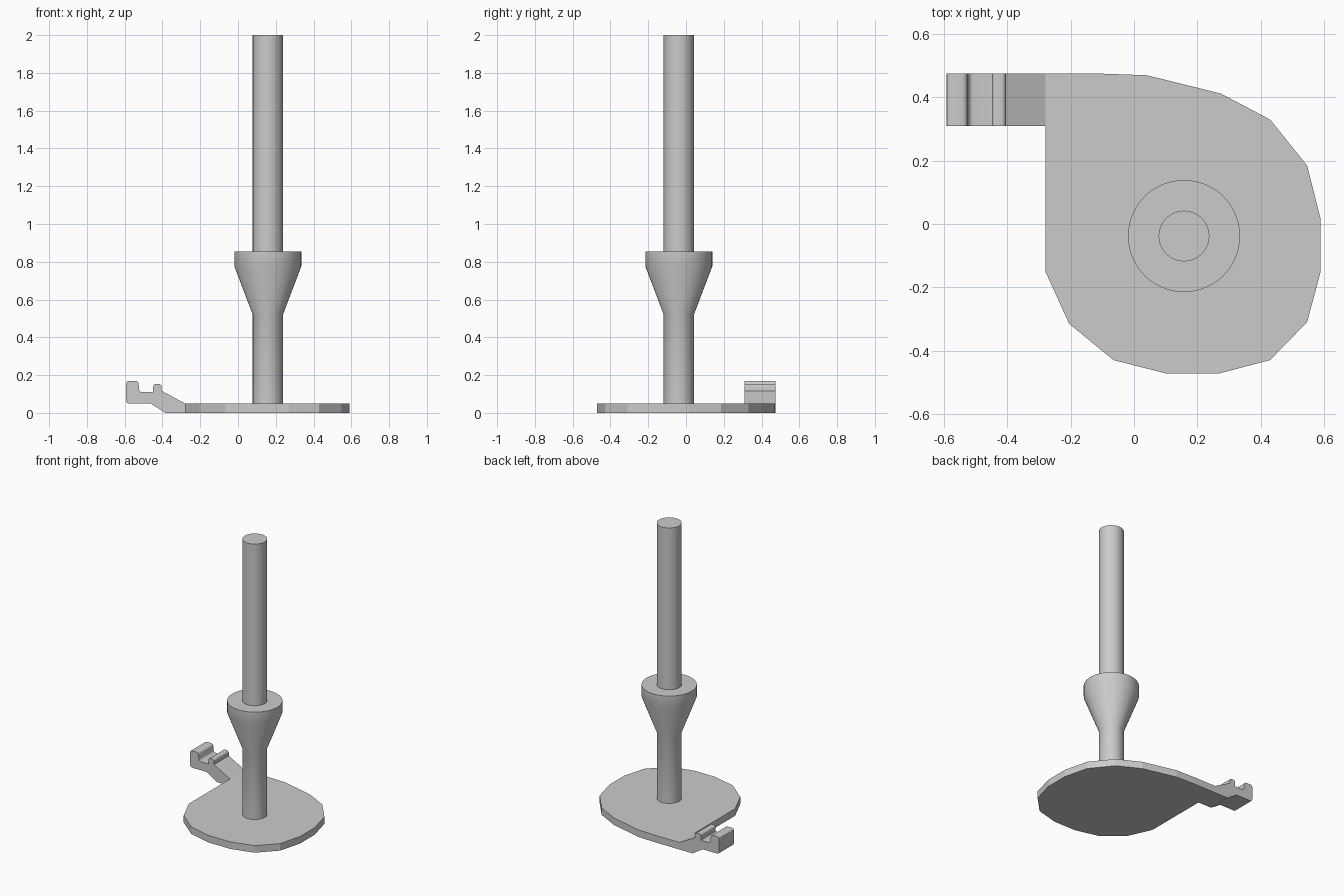
import bpy
import bmesh
import math
from mathutils import Vector, Matrix

cube = bpy.data.objects.get("Cube")
if cube:
    bpy.data.objects.remove(cube, do_unlink=True)

grey = bpy.data.materials.new("plain grey")
grey.use_nodes = True
grey.diffuse_color = (0.6, 0.6, 0.6, 1)
grey.node_tree.nodes["Principled BSDF"].inputs["Base Color"].default_value = (0.6, 0.6, 0.6, 1)


def finish(name, bm, smooth=False):
    """Turn a bmesh into a named grey object."""
    bmesh.ops.recalc_face_normals(bm, faces=bm.faces)
    mesh = bpy.data.meshes.new(name)
    bm.to_mesh(mesh)
    bm.free()
    mesh.materials.append(grey)
    obj = bpy.data.objects.new(name, mesh)
    bpy.context.collection.objects.link(obj)
    if smooth:
        bpy.ops.object.select_all(action='DESELECT')
        obj.select_set(True)
        bpy.context.view_layer.objects.active = obj
        bpy.ops.object.shade_smooth_by_angle(angle=math.radians(30))
    return obj


def prism(points, direction):
    """Extrude a closed outline of 3D points along a vector."""
    bm = bmesh.new()
    face = bm.faces.new([bm.verts.new(p) for p in points])
    new = bmesh.ops.extrude_face_region(bm, geom=[face])["geom"]
    verts = [g for g in new if isinstance(g, bmesh.types.BMVert)]
    bmesh.ops.translate(bm, verts=verts, vec=direction)
    return bm


# Base plate: faceted disc whose back edge runs out to the arm
THICK = 0.05
outline = [(-0.28, 0.475), (-0.28, 0.31), (-0.28, -0.15), (-0.205, -0.315),
           (-0.065, -0.43), (0.10, -0.472), (0.27, -0.472), (0.43, -0.43),
           (0.547, -0.31), (0.59, -0.15), (0.59, 0.015), (0.547, 0.185),
           (0.43, 0.33), (0.275, 0.412), (0.04, 0.47), (-0.10, 0.475)]
finish("base_plate", prism([(x, y, 0) for x, y in outline], (0, 0, THICK)))

# Catch arm: sloped strip ending in a low ridge, a groove and a hook
profile = [(-0.28, 0), (-0.385, 0), (-0.463, 0.05), (-0.592, 0.05),
           (-0.592, 0.17), (-0.528, 0.17), (-0.522, 0.11), (-0.449, 0.11),
           (-0.449, 0.153), (-0.405, 0.153), (-0.405, 0.117), (-0.28, THICK)]
arm = prism([(x, 0.31, z) for x, z in profile], (0, 0.165, 0))


def is_corner(edge):
    a, b = (v.co for v in edge.verts)
    along_y = abs(a.y - b.y) > 0.1
    return along_y and (a.z > 0.14 or a.x < -0.55 or (a.x < -0.5 and a.z > 0.1))


bmesh.ops.bevel(arm, geom=[e for e in arm.edges if is_corner(e)], offset=0.014,
                segments=3, profile=0.5, affect='EDGES')
finish("catch_arm", arm, smooth=True)

# Post with flared collar, turned around its axis
bm = bmesh.new()
half = [(0, 0.03), (0.08, 0.03), (0.08, 0.52), (0.177, 0.775),
        (0.177, 0.855), (0.08, 0.855), (0.08, 2.0), (0, 2.0)]
verts = [bm.verts.new((r, 0, z)) for r, z in half]
edges = [bm.edges.new(pair) for pair in zip(verts, verts[1:])]
bmesh.ops.spin(bm, geom=verts + edges, cent=(0, 0, 0), axis=(0, 0, 1),
               angle=math.tau, steps=64)
bmesh.ops.remove_doubles(bm, verts=bm.verts, dist=0.0005)
bmesh.ops.transform(bm, matrix=Matrix.Translation(Vector((0.158, -0.038, 0))), verts=bm.verts)
finish("post_with_collar", bm, smooth=True)
